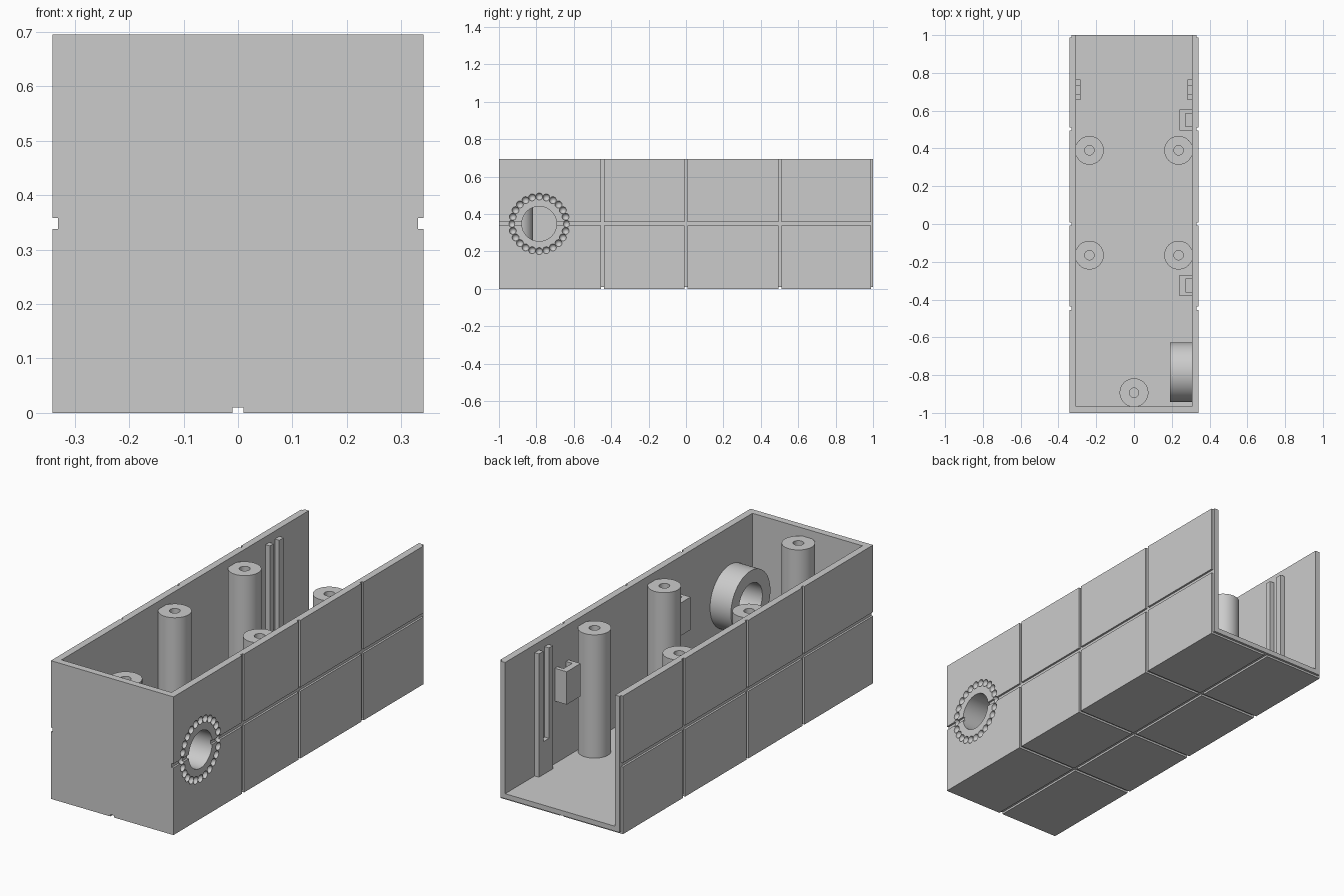
import bpy, bmesh
from math import sin, cos, tau, pi
from mathutils import Matrix, Vector

if "Cube" in bpy.data.objects:
    bpy.data.objects.remove(bpy.data.objects["Cube"])

grey = bpy.data.materials.new("plain grey")
grey.use_nodes = True
grey.diffuse_color = (0.6, 0.6, 0.6, 1)
grey.node_tree.nodes["Principled BSDF"].inputs["Base Color"].default_value = (0.6, 0.6, 0.6, 1)

W, H, T = 0.341, 0.695, 0.035      # half width, height, wall thickness
IN = W - T                         # inner wall face
HOLE_Y, HOLE_Z = -0.785, 0.348


def finish(name, bm, smooth=False):
    bmesh.ops.recalc_face_normals(bm, faces=bm.faces)
    mesh = bpy.data.meshes.new(name)
    bm.to_mesh(mesh)
    bm.free()
    mesh.materials.append(grey)
    ob = bpy.data.objects.new(name, mesh)
    bpy.context.collection.objects.link(ob)
    if smooth:
        smooth_edges(ob)
    return ob


def smooth_edges(ob):
    bpy.ops.object.select_all(action='DESELECT')
    ob.select_set(True)
    bpy.context.view_layer.objects.active = ob
    bpy.ops.object.shade_smooth_by_angle(angle=0.6)


def add_box(bm, x, y, z):
    """Box from (low, high) pairs."""
    size = [b - a for a, b in (x, y, z)]
    mid = [(a + b) / 2 for a, b in (x, y, z)]
    bmesh.ops.create_cube(bm, size=1, matrix=Matrix.Translation(mid) @ Matrix.Diagonal((*size, 1)))


def box(name, x, y, z):
    bm = bmesh.new()
    add_box(bm, x, y, z)
    return finish(name, bm)


def tube(name, r_out, r_in, length, matrix, seg=48):
    """Hollow cylinder along local z, starting at the matrix origin."""
    bm = bmesh.new()
    rings = []
    for r, z in ((r_out, 0), (r_out, length), (r_in, length), (r_in, 0)):
        rings.append([bm.verts.new((r * cos(tau * i / seg), r * sin(tau * i / seg), z))
                      for i in range(seg)])
    for k in range(4):
        a, b = rings[k], rings[(k + 1) % 4]
        for i in range(seg):
            j = (i + 1) % seg
            bm.faces.new((a[i], a[j], b[j], b[i]))
    bm.transform(matrix)
    return finish(name, bm, True)


def cut(ob, cutter):
    cutter.hide_render = True
    mod = ob.modifiers.new("cut", 'BOOLEAN')
    mod.operation = 'DIFFERENCE'
    mod.solver = 'EXACT'
    mod.object = cutter
    bpy.context.view_layer.objects.active = ob
    bpy.ops.object.modifier_apply(modifier=mod.name)
    bpy.data.objects.remove(cutter)


# Tray: closed front, open top and back
tray = box("tray", (-W, W), (-1, 1), (0, H))
cut(tray, box("cavity", (-IN, IN), (-1 + T, 1.2), (T, 1)))

# Lengthwise grooves on both sides and underneath
D = 0.01
for s in (-1, 1):
    x = sorted((s * (W - D), s * (W + 0.1)))
    cut(tray, box("side_groove", x, (-1.1, 1.1), (0.338, 0.358)))
cut(tray, box("bottom_groove", (-0.01, 0.01), (-1.1, 1.1), (-0.1, D)))

# Crosswise grooves wrapping sides and bottom, last one at the open edge
for y in ((-0.455, -0.438), (-0.008, 0.008), (0.494, 0.511), (0.988, 1.1)):
    for s in (-1, 1):
        x = sorted((s * (W - D), s * (W + 0.1)))
        cut(tray, box("side_cross_groove", x, y, (-0.1, 1)))
    cut(tray, box("bottom_cross_groove", (-1, 1), y, (-0.1, D)))

# Round opening through one side wall
to_x = Matrix.Rotation(pi / 2, 4, 'Y')
bm = bmesh.new()
bmesh.ops.create_cone(bm, cap_ends=True, segments=64, radius1=0.093, radius2=0.093, depth=0.3,
                      matrix=Matrix.Translation((W, HOLE_Y, HOLE_Z)) @ to_x)
cut(tray, finish("opening", bm))

# Ring of round dimples about the opening
bm = bmesh.new()
COUNT = 24
for i in range(COUNT):
    a = tau * i / COUNT
    at = Vector((W, HOLE_Y + 0.146 * cos(a), HOLE_Z + 0.146 * sin(a)))
    bmesh.ops.create_uvsphere(bm, u_segments=16, v_segments=10, radius=0.0188,
                              matrix=Matrix.Translation(at) @ to_x)
cut(tray, finish("dimples", bm))
smooth_edges(tray)

# Collar behind the opening
tube("collar", 0.157, 0.093, IN - 0.19 + 0.004,
     Matrix.Translation((0.19, HOLE_Y, HOLE_Z)) @ to_x, 64)

# Screw posts
for i, (x, y) in enumerate(((0.236, 0.39), (-0.236, 0.39), (0.236, -0.165),
                            (-0.236, -0.165), (0, -0.893))):
    tube(f"screw_post_{i + 1}", 0.076, 0.025, 0.655 - T, Matrix.Translation((x, y, T)))

# Slotted guides on both walls
for s, side in ((1, "left"), (-1, "right")):
    x = sorted((s * 0.282, s * (IN + 0.002)))
    guide = box(f"{side}_guide", x, (0.656, 0.766), (T, 0.655))
    slot_x = sorted((s * 0.25, s * (IN + 0.1)))
    cut(guide, box("slot", slot_x, (0.686, 0.73), (0.2, 1)))

# Wall pockets
for name, y in (("back_pocket", 0.55), ("front_pocket", -0.325)):
    pocket = box(name, (0.24, IN + 0.002), (y - 0.055, y + 0.055), (0.35, 0.515))
    cut(pocket, box("pocket_hollow", (0.272, 0.4), (y - 0.034, y + 0.034), (0.2, 1)))
